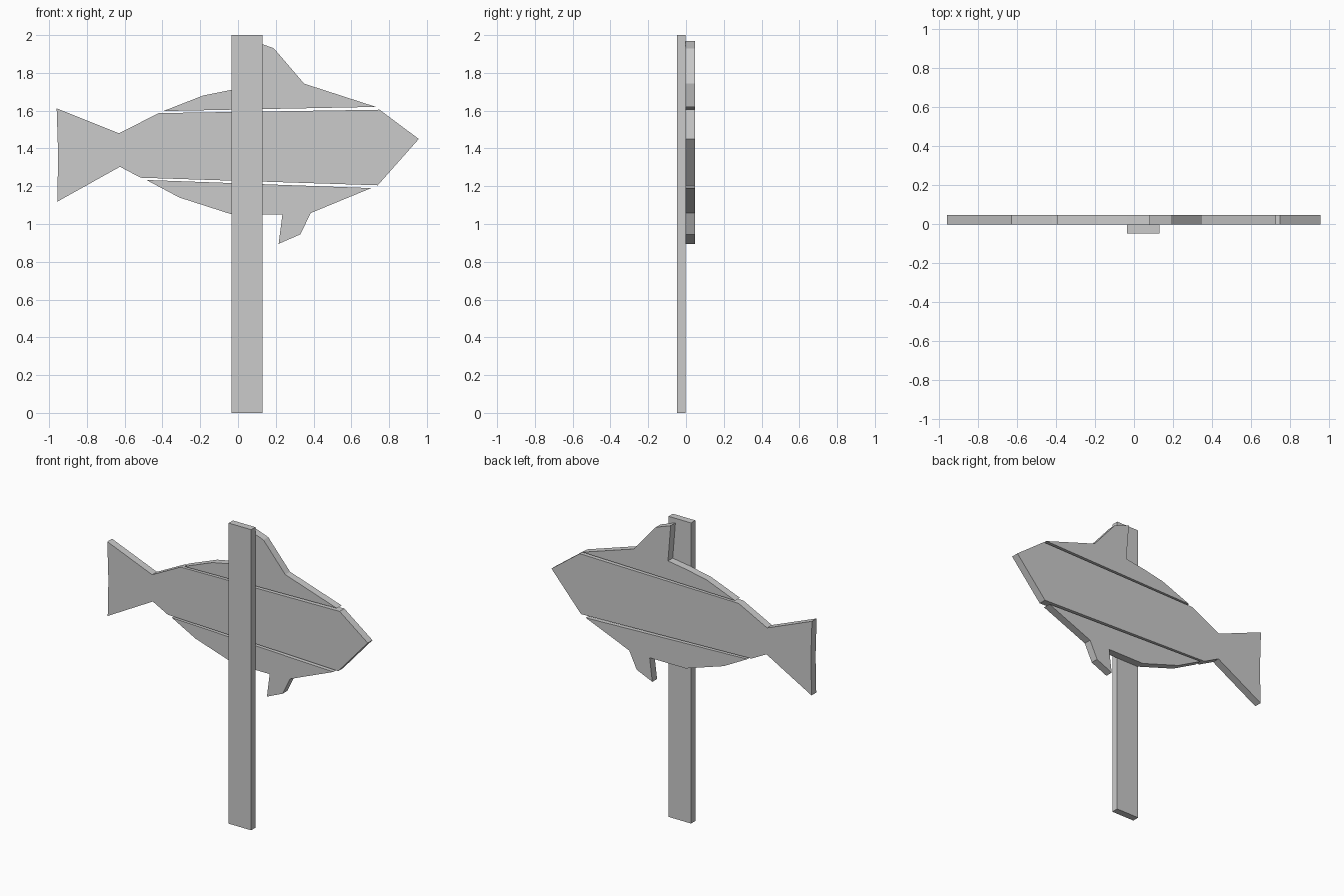
import bpy, bmesh

if "Cube" in bpy.data.objects:
    bpy.data.objects.remove(bpy.data.objects["Cube"])


def plank(name, outline, y0, y1):
    """Flat board: an x-z outline extruded from y0 (front) to y1 (back)."""
    bm = bmesh.new()
    face = bm.faces.new([bm.verts.new((x, y0, z)) for x, z in outline])
    ext = bmesh.ops.extrude_face_region(bm, geom=[face], use_keep_orig=True)
    moved = [g for g in ext["geom"] if isinstance(g, bmesh.types.BMVert)]
    bmesh.ops.translate(bm, verts=moved, vec=(0, y1 - y0, 0))
    bmesh.ops.recalc_face_normals(bm, faces=bm.faces)
    mesh = bpy.data.meshes.new(name)
    bm.to_mesh(mesh)
    bm.free()
    obj = bpy.data.objects.new(name, mesh)
    bpy.context.collection.objects.link(obj)
    return obj


FRONT, JOIN, BACK = -0.048, -0.003, 0.047

# Upright post in front of the fish
plank("post", [(-0.035, 0), (0.13, 0), (0.13, 2), (-0.035, 2)], FRONT, JOIN)

# Middle board with tail and snout
plank("fish_middle_board", [
    (-0.96, 1.612), (-0.63, 1.48), (-0.42, 1.587), (0.75, 1.605),
    (0.957, 1.45), (0.74, 1.205), (-0.515, 1.245), (-0.625, 1.303),
    (-0.957, 1.118), (-0.952, 1.36)], JOIN, BACK)

# Upper board with back fin
plank("fish_upper_board", [
    (-0.395, 1.598), (-0.185, 1.68), (-0.035, 1.71), (0.1, 1.73),
    (0.08, 1.97), (0.19, 1.93), (0.35, 1.743), (0.73, 1.62)], JOIN, BACK)

# Lower board with belly fin
plank("fish_lower_board", [
    (-0.485, 1.233), (-0.31, 1.14), (-0.03, 1.05), (0.235, 1.05),
    (0.215, 0.895), (0.33, 0.945), (0.385, 1.058), (0.705, 1.19)], JOIN, BACK)
